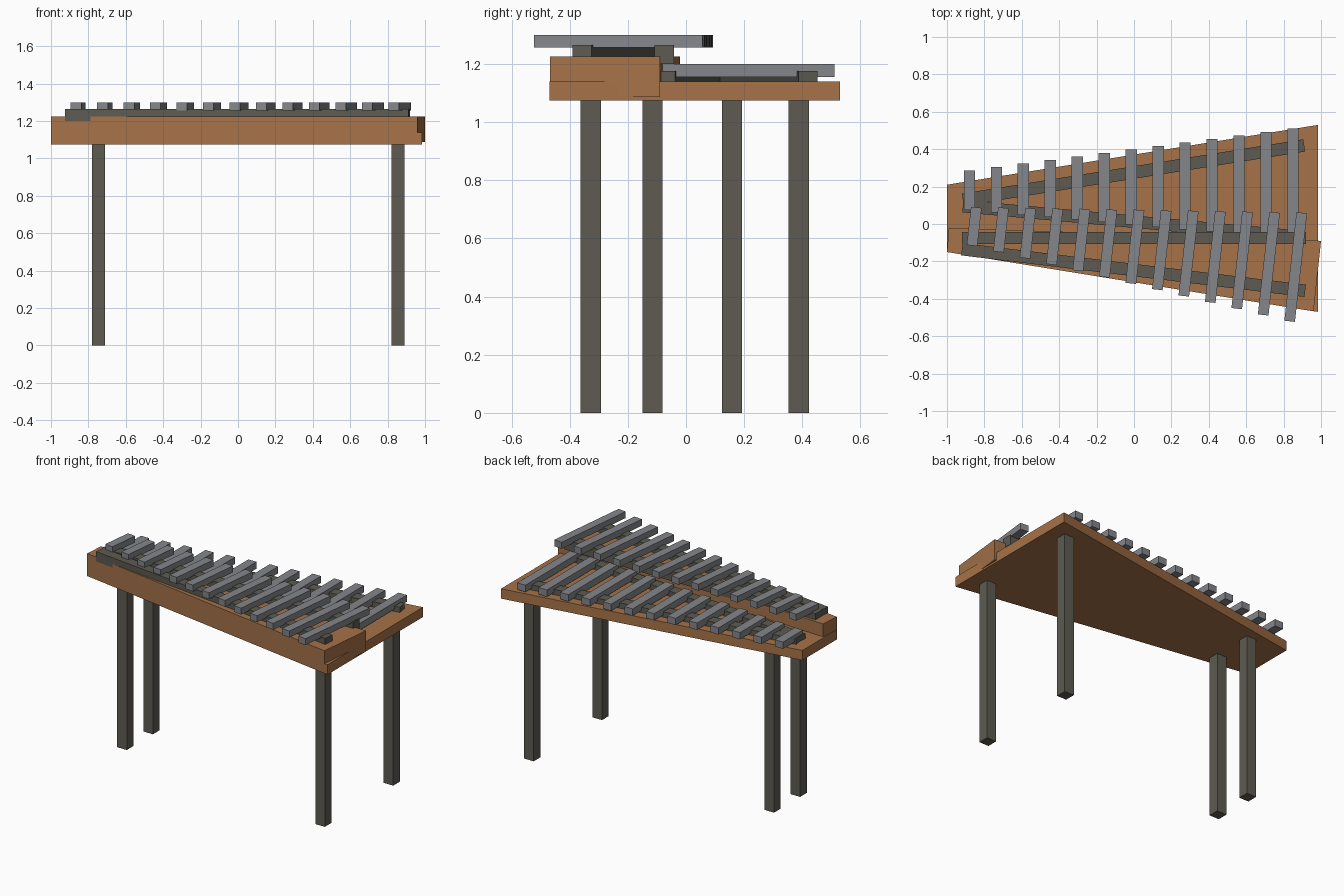
import bpy, bmesh
from mathutils import Vector

if "Cube" in bpy.data.objects:
    bpy.data.objects.remove(bpy.data.objects["Cube"])


def material(name, rgb):
    m = bpy.data.materials.new(name)
    m.diffuse_color = (*rgb, 1)
    m.use_nodes = True
    m.node_tree.nodes["Principled BSDF"].inputs["Base Color"].default_value = m.diffuse_color
    return m


wood = material("brown wood", (0.38, 0.17, 0.065))
steel = material("grey metal", (0.235, 0.24, 0.26))
dark = material("dark grey", (0.11, 0.105, 0.083))


def prism(name, outline, z0, z1, mat):
    """Extrude a counter-clockwise plan outline from z0 up to z1."""
    bm = bmesh.new()
    lo = [bm.verts.new((x, y, z0)) for x, y in outline]
    hi = [bm.verts.new((x, y, z1)) for x, y in outline]
    bm.faces.new(lo[::-1])
    bm.faces.new(hi)
    n = len(outline)
    for i in range(n):
        j = (i + 1) % n
        bm.faces.new((lo[i], lo[j], hi[j], hi[i]))
    bmesh.ops.recalc_face_normals(bm, faces=bm.faces)
    me = bpy.data.meshes.new(name)
    bm.to_mesh(me)
    bm.free()
    me.materials.append(mat)
    ob = bpy.data.objects.new(name, me)
    bpy.context.collection.objects.link(ob)
    return ob


def bar(name, a, b, width, z0, z1, mat):
    """Straight bar of given width between two plan points."""
    a, b = Vector(a), Vector(b)
    d = (b - a).normalized()
    s = Vector((-d.y, d.x)) * width / 2
    return prism(name, [a - s, b - s, b + s, a + s], z0, z1, mat)


# tapered boards: wide lower one and raised front one, turned slightly
prism("lower_board", [(-1, -0.15), (0.985, -0.47), (0.985, 0.53), (-1, 0.21)], 1.075, 1.14, wood)
prism("upper_board", [(-1, -0.15), (0.96, -0.467), (1, -0.09), (-0.99, -0.02)], 1.087, 1.225, wood)

# rails under the bars
bar("lower_back_rail", (-0.915, 0.13), (0.91, 0.42), 0.066, 1.12, 1.175, dark)
bar("lower_front_rail", (-0.915, 0.095), (0.91, -0.07), 0.066, 1.12, 1.175, dark)
bar("upper_back_rail", (-0.92, -0.075), (0.92, -0.075), 0.066, 1.2, 1.265, dark)
bar("upper_front_rail", (-0.92, -0.135), (0.915, -0.357), 0.066, 1.2, 1.265, dark)

# two rows of tuned bars, growing longer to the right
for i in range(13):
    t = i / 12
    x = -0.88 + 1.73 * t
    bar(f"lower_bar_{i + 1}", (x, 0.075 - 0.155 * t), (x, 0.285 + 0.225 * t),
        0.06, 1.155, 1.2, steel)
    bar(f"upper_bar_{i + 1}", (-0.866 + 1.698 * t, -0.115 - 0.405 * t),
        (-0.843 + 1.74 * t, 0.089 - 0.029 * t), 0.057, 1.257, 1.3, steel)

# square legs, splayed to follow the taper
for name, x, y in (("front_left_leg", -0.745, -0.115), ("back_left_leg", -0.745, 0.158),
                   ("front_right_leg", 0.855, -0.327), ("back_right_leg", 0.855, 0.388)):
    bar(name, (x - 0.035, y), (x + 0.035, y), 0.07, 0, 1.08, dark)
